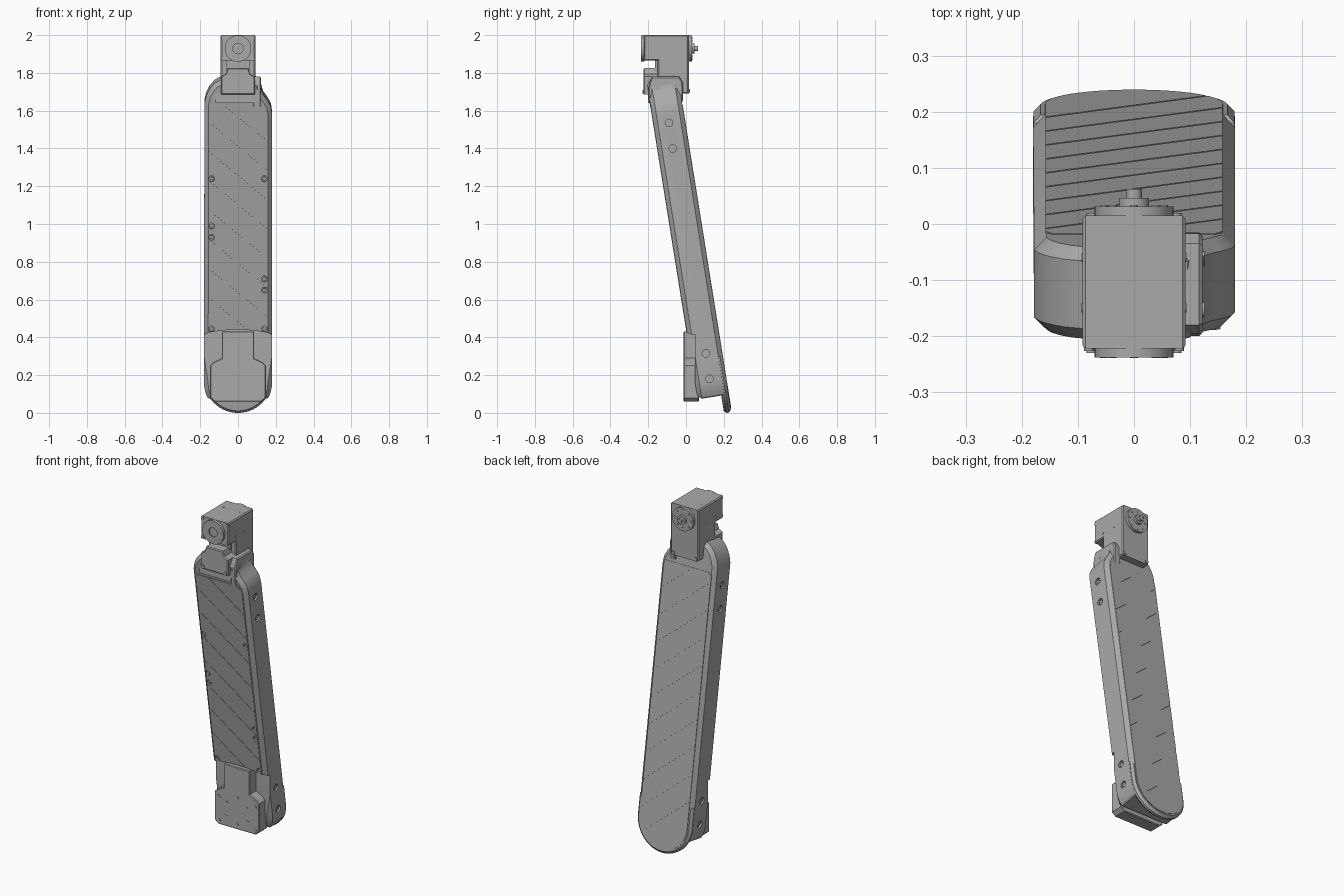
import bpy, bmesh, math
from mathutils import Matrix, Vector

cube = bpy.data.objects.get("Cube")
if cube:
    bpy.data.objects.remove(cube, do_unlink=True)

grey = bpy.data.materials.new("machined_grey")
grey.use_nodes = True
grey.diffuse_color = (0.4, 0.4, 0.4, 1)
grey.node_tree.nodes["Principled BSDF"].inputs["Base Color"].default_value = (0.4, 0.4, 0.4, 1)

# The limb leans: its own z runs along the limb, y = 0 is its back face
ARM = Matrix.Translation((0, 0.243, 0.0045)) @ Matrix.Rotation(math.atan(0.16), 4, 'X')
INV = ARM.inverted()
FLAT = Matrix.Identity(4)
FRONT = -0.168
parts = []


def finish(name, bm, matrix=FLAT, keep=True):
    bmesh.ops.recalc_face_normals(bm, faces=bm.faces)
    mesh = bpy.data.meshes.new(name)
    bm.to_mesh(mesh)
    bm.free()
    mesh.materials.append(grey)
    ob = bpy.data.objects.new(name, mesh)
    ob.matrix_world = matrix
    bpy.context.collection.objects.link(ob)
    if keep:
        parts.append(ob)
    return ob


def prism(name, pts, lo, hi, axis='y', chamfer=0, matrix=FLAT, keep=True):
    """Outline extruded along an axis, with chamfered end caps."""
    bm = bmesh.new()
    def ring(d):
        return [bm.verts.new((p, d, q) if axis == 'y' else (d, p, q)) for p, q in pts]
    a, b = ring(lo + chamfer), ring(hi - chamfer)
    n = len(pts)
    for i in range(n):
        j = (i + 1) % n
        bm.faces.new((a[i], a[j], b[j], b[i]))
    caps = [bm.faces.new(a), bm.faces.new(b)]
    bmesh.ops.recalc_face_normals(bm, faces=bm.faces)
    if chamfer:
        for cap in caps:
            bmesh.ops.inset_region(bm, faces=[cap], thickness=chamfer, depth=chamfer,
                                   use_even_offset=True)
    return finish(name, bm, matrix, keep)


def box(x, z0, z1, cut=0):
    """Rectangle outline with clipped corners."""
    if not cut:
        return [(-x, z0), (x, z0), (x, z1), (-x, z1)]
    return [(-x + cut, z0), (x - cut, z0), (x, z0 + cut), (x, z1 - cut),
            (x - cut, z1), (-x + cut, z1), (-x, z1 - cut), (-x, z0 + cut)]


def rod(name, centre, axis, radius, length, matrix=FLAT, keep=True, sides=20):
    """Cylinder centred on a point, along x, y or z."""
    turn = {'x': Matrix.Rotation(math.pi / 2, 4, 'Y'),
            'y': Matrix.Rotation(math.pi / 2, 4, 'X'), 'z': FLAT}[axis]
    bm = bmesh.new()
    bmesh.ops.create_cone(bm, cap_ends=True, segments=sides, radius1=radius, radius2=radius,
                          depth=length, matrix=Matrix.Translation(centre) @ turn)
    return finish(name, bm, matrix, keep)


def carve(ob, cutters):
    """Subtract cutters, then discard them."""
    for c in cutters:
        mod = ob.modifiers.new("cut", 'BOOLEAN')
        mod.operation, mod.solver, mod.object = 'DIFFERENCE', 'EXACT', c
    bpy.context.view_layer.update()
    deps = bpy.context.evaluated_depsgraph_get()
    mesh = bpy.data.meshes.new_from_object(ob.evaluated_get(deps))
    ob.modifiers.clear()
    ob.data = mesh
    for c in cutters:
        bpy.data.objects.remove(c, do_unlink=True)


def bottom_arc(r, low, clip=0.0):
    """Half circle from left to right, flattened below clip."""
    return [(-r * math.cos(t), max(clip, low + r - r * math.sin(t)))
            for t in [math.pi * i / 28 for i in range(29)]]


def clean(pts):
    """Drop points inside a flattened run."""
    low = min(q for p, q in pts)
    flat = [k for k, (p, q) in enumerate(pts) if q == low]
    return [v for k, v in enumerate(pts) if k not in flat[1:-1]]


def arch_cutter():
    arc = [(0.2 * math.cos(t), 0.395 + 0.045 * math.sin(t))
           for t in [math.pi * i / 16 for i in range(17)]]
    return prism("arch_cutter", [(-0.2, 0), (0.2, 0)] + arc, -0.2, 0.048, keep=False)


def groove_cutters(v):
    cuts = []
    for k in range(11):
        place = ARM @ Matrix.Translation((0, v, 0.2 + 0.157 * k)) @ Matrix.Rotation(math.radians(40), 4, 'Y')
        cuts.append(prism("groove_cutter", [(-0.4, -0.003), (0.4, -0.003), (0.4, 0.003), (-0.4, 0.003)],
                          -0.002, 0.002, matrix=place, keep=False))
    return cuts


# Limb shell: rounded shoulder on one side, necked flange on the other
crown = [(0.18, 1.62), (0.174, 1.66), (0.155, 1.695), (0.135, 1.722), (0.125, 1.75), (0.118, 1.785),
         (0.095, 1.805), (-0.09, 1.805), (-0.125, 1.785), (-0.15, 1.755), (-0.168, 1.72), (-0.178, 1.68)]
shell = prism("limb_shell", clean(bottom_arc(0.18, 0, 0.095)) + crown, FRONT, -0.002,
              chamfer=0.022, matrix=ARM)
heel = prism("rounded_heel", bottom_arc(0.1795, 0) + [(0.1795, 0.3), (-0.1795, 0.3)],
             -0.042, -0.003, chamfer=0.013, matrix=ARM)

# Bolt seats along the sides and the front
side_spots = [(-0.09, 1.535), (-0.07, 1.4), (0.105, 0.315), (0.125, 0.18)]
front_spots = [(-0.14, 1.24), (0.14, 1.24), (-0.14, 0.99), (-0.14, 0.93), (0.14, 0.71),
               (0.14, 0.65), (-0.14, 0.445), (0.14, 0.445)]
cuts = [arch_cutter()]
for side in (-1, 1):
    for y, z in side_spots:
        p = INV @ Vector((0, y, z))
        p.x = side * 0.18
        cuts.append(rod("seat_cutter", p, 'x', 0.02, 0.024, ARM, False))
        p.x = side * 0.168
        rod("side_bolt", p, 'x', 0.012, 0.014, ARM)
seats = []
for x, z in front_spots:
    u = (INV @ Vector((0, 0.24 - 0.16 * z - 0.165, z))).z
    cuts.append(rod("seat_cutter", (x, FRONT, u), 'y', 0.016, 0.018, ARM, False))
    seats.append(rod("seat_cutter", (x, FRONT, u), 'y', 0.016, 0.018, ARM, False))
    rod("front_bolt", (x, FRONT + 0.008, u), 'y', 0.01, 0.014, ARM)
carve(shell, cuts)

# Grooved cover panels
front_panel = prism("front_panel", box(0.154, 0.3, 1.665, 0.01), FRONT - 0.003, FRONT + 0.003, matrix=ARM)
carve(front_panel, [arch_cutter()] + seats + groove_cutters(FRONT - 0.003))
back_panel = prism("back_panel", bottom_arc(0.158, 0.022) + [(0.158, 1.62), (0.145, 1.645), (-0.145, 1.645), (-0.158, 1.62)],
                   -0.006, 0, matrix=ARM)
carve(back_panel, groove_cutters(0))

# Flange beside the upper actuator
prism("side_flange", [(-0.19, 1.62), (-0.2, 1.7), (-0.195, 1.745), (-0.18, 1.78), (-0.035, 1.78),
                      (-0.017, 1.75), (-0.015, 1.66), (-0.03, 1.62)], 0.08, 0.122, 'x', 0.006)
for y in (-0.152, -0.063):
    rod("flange_bolt", (0.122, y, 1.72), 'x', 0.014, 0.008)

# Upper actuator: notched case, front block and cross bar
prism("upper_actuator_case", [(-0.222, 2.0), (0.015, 2.0), (0.015, 1.69), (-0.15, 1.69),
                              (-0.15, 1.865), (-0.222, 1.865)], -0.092, 0.092, 'x', 0.006)
prism("actuator_front_block", [(-0.09, 1.685), (0.09, 1.685), (0.09, 1.78), (0.065, 1.795), (0.055, 1.825),
                               (-0.055, 1.825), (-0.065, 1.795), (-0.09, 1.78)], -0.225, -0.14, chamfer=0.005)
prism("actuator_neck", box(0.062, 1.8, 1.88), -0.165, -0.14)
prism("cross_bar", [(-0.118, 1.64), (0.092, 1.64), (0.092, 1.69), (-0.118, 1.69)], -0.2, -0.15)
for x in (-0.075, 0.075):
    rod("block_bolt", (x, -0.226, 1.7), 'y', 0.01, 0.008)
    rod("rear_case_bolt", (x, 0.016, 1.705), 'y', 0.01, 0.008)
    for z in (1.875, 1.985):
        rod("case_bolt", (x * 1.07, -0.222, z), 'y', 0.009, 0.008)
    rod("top_bolt", (x * 0.73, -0.06, 2.0), 'z', 0.007, 0.002)
for side in (-1, 1):
    for y in (-0.15, -0.06):
        rod("case_side_bolt", (side * 0.092, y, 1.895), 'x', 0.008, 0.003)

# Output horns with a ring of bolts, and the rear shaft
HUB = 1.929
horn = rod("front_horn", (0, -0.2285, HUB), 'y', 0.07, 0.019, sides=40)
carve(horn, [rod("bore_cutter", (0, -0.238, HUB), 'y', 0.028, 0.016, keep=False)])
rod("rear_horn", (0, 0.022, HUB), 'y', 0.07, 0.019, sides=40)
rod("rear_collar", (0, 0.035, HUB), 'y', 0.027, 0.022)
rod("rear_shaft", (0, 0.05, HUB), 'y', 0.014, 0.025)
for k in range(8):
    t = k * math.pi / 4
    x, z = 0.054 * math.cos(t), HUB + 0.054 * math.sin(t)
    rod("front_horn_bolt", (x, -0.2375, z), 'y', 0.007, 0.002, sides=12)
    rod("rear_horn_bolt", (x, 0.032, z), 'y', 0.007, 0.004, sides=12)

# Lower actuator bracket with its bolt pattern
prism("lower_actuator", [(-0.125, 0.06), (0.125, 0.06), (0.147, 0.08), (0.147, 0.25), (0.13, 0.268),
                         (0.085, 0.29), (0.085, 0.432), (-0.085, 0.432), (-0.085, 0.29),
                         (-0.13, 0.268), (-0.147, 0.25), (-0.147, 0.08)], -0.012, 0.068, chamfer=0.004)
for x, z in [(0, 0.25), (0, 0.09), (0.065, 0.2), (0.072, 0.12), (0.12, 0.225), (0.12, 0.085)]:
    for side in ((-1, 1) if x else (1,)):
        rod("bracket_bolt", (side * x, -0.0125, z), 'y', 0.011, 0.003)

# Smooth the curved walls, keep the edges crisp
bpy.ops.object.select_all(action='DESELECT')
for ob in parts:
    ob.select_set(True)
bpy.context.view_layer.objects.active = shell
bpy.ops.object.shade_smooth_by_angle(angle=math.radians(25))
